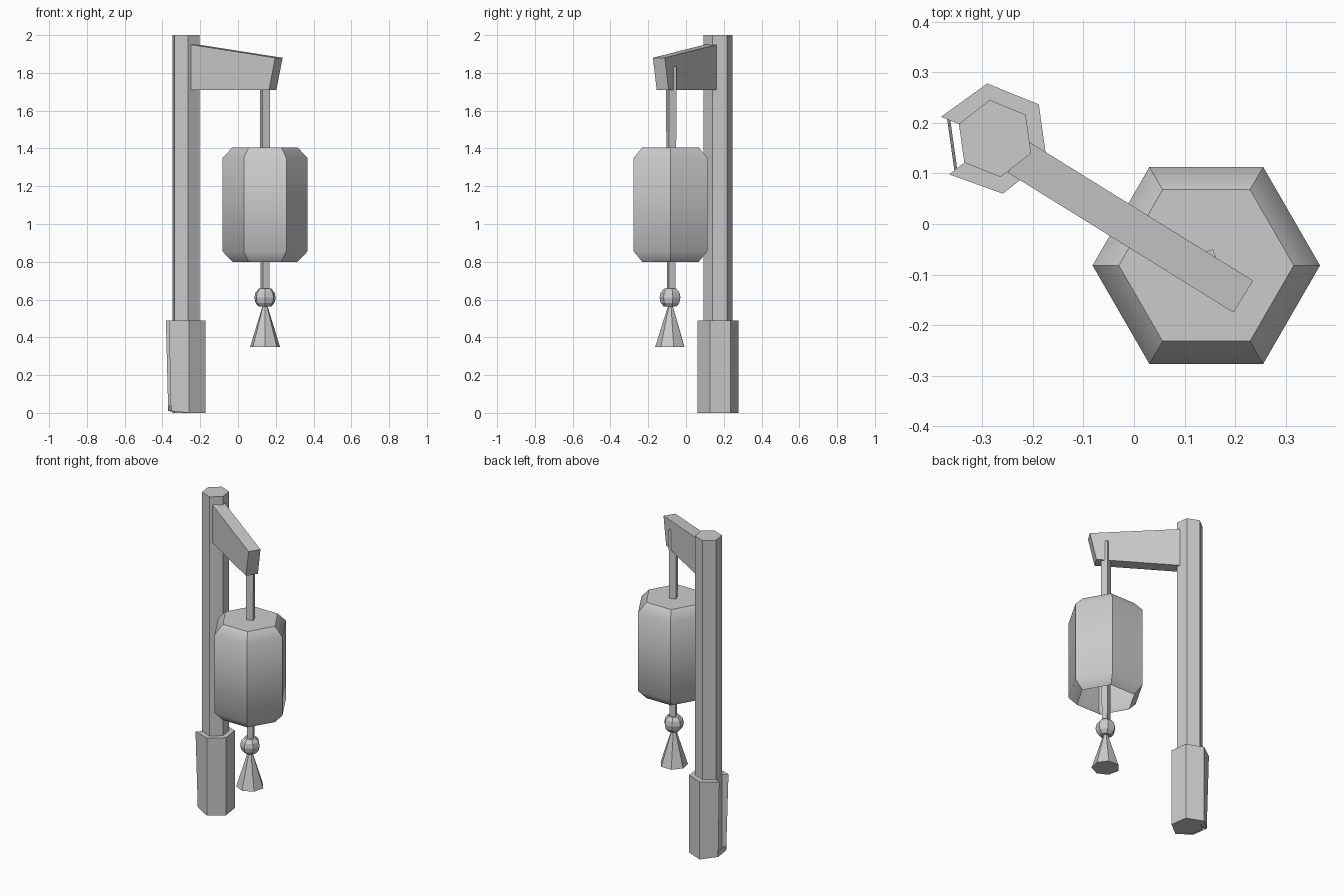
import bpy, bmesh
from math import radians, sin, cos, pi
from mathutils import Vector

if "Cube" in bpy.data.objects:
    bpy.data.objects.remove(bpy.data.objects["Cube"])


def make(name, bm):
    bmesh.ops.recalc_face_normals(bm, faces=bm.faces)
    me = bpy.data.meshes.new(name)
    bm.to_mesh(me)
    bm.free()
    ob = bpy.data.objects.new(name, me)
    bpy.context.collection.objects.link(ob)
    return ob


def lathe(name, center, profile, sides, turn=0, cap_bottom=True, cap_top=True):
    """Stack of regular polygons; profile is (radius, z) from bottom to top."""
    bm = bmesh.new()
    rings = []
    for r, z in profile:
        rings.append([bm.verts.new((center[0] + r * cos(radians(turn) + 2 * pi * i / sides),
                                    center[1] + r * sin(radians(turn) + 2 * pi * i / sides), z))
                      for i in range(sides)])
    for a, b in zip(rings, rings[1:]):
        for i in range(sides):
            j = (i + 1) % sides
            bm.faces.new((a[i], a[j], b[j], b[i]))
    if cap_bottom:
        bm.faces.new(rings[0][::-1])
    if cap_top:
        bm.faces.new(rings[-1])
    return make(name, bm)


POST = (-0.275, 0.169)
HANG = (0.143, -0.082)

# Hexagonal post
lathe("post", POST, [(0.077, 0), (0.077, 2)], 6, 38)

# Base sleeve: wraps five sides of the post, left side open
bm = bmesh.new()
inner, outer = [], []
for i in range(6):
    a = radians(218 + 60 * i)
    end = i in (0, 5)
    for ring, r0, r1 in ((inner, 0.077, 0.077), (outer, 0.102 if end else 0.11, 0.115 if end else 0.11)):
        ring.append([bm.verts.new((POST[0] + r * cos(a), POST[1] + r * sin(a), z))
                     for r, z in ((r0, 0.01 if end else 0), (r1, 0.49))])
for i in range(5):
    p, q, s, t = outer[i], outer[i + 1], inner[i], inner[i + 1]
    bm.faces.new((p[0], q[0], q[1], p[1]))
    bm.faces.new((p[1], q[1], t[1], s[1]))
    bm.faces.new((p[0], s[0], t[0], q[0]))
for i in (0, 5):
    bm.faces.new((outer[i][0], outer[i][1], inner[i][1], inner[i][0]))
# small strip closing the foot of the open side
up = [bm.verts.new(outer[i][0].co + Vector((0.006, 0, 0.03))) for i in (0, 5)]
bm.faces.new((outer[0][0], outer[5][0], up[1], up[0]))
make("base_sleeve", bm)

# Bracket arm: side profile (distance along arm, z) given a width
bm = bmesh.new()
start = Vector((-0.23, 0.133, 0))
along = Vector((0.85, -0.527, 0))
across = Vector((0.527, 0.85, 0))
profile = [(0, 1.71), (0.487, 1.71), (0.525, 1.88), (0, 1.95)]
sides = [[bm.verts.new(start + along * d + across * w + Vector((0, 0, z))) for d, z in profile]
         for w in (-0.037, 0.037)]
for s in sides:
    bm.faces.new(s)
for i in range(4):
    j = (i + 1) % 4
    bm.faces.new((sides[0][i], sides[0][j], sides[1][j], sides[1][i]))
make("bracket_arm", bm)

# Hanging cord running through the lantern
lathe("hanging_cord", (HANG[0], HANG[1] + 0.004), [(0.025, 0.6), (0.031, 1.835)], 4, 65)

# Lantern body: bevelled hexagon, open underneath
lantern = lathe("lantern", HANG, [(0.173, 0.8), (0.225, 0.855), (0.225, 1.35), (0.173, 1.405)],
                6, 0, cap_bottom=False)
bpy.context.view_layer.objects.active = lantern
lantern.select_set(True)
bpy.ops.object.shade_smooth_by_angle(angle=radians(42))

# Bead and tassel
lathe("bead", HANG, [(0.034, 0.562), (0.052, 0.583), (0.058, 0.61), (0.052, 0.637), (0.034, 0.658)], 7, 12)
lathe("tassel", HANG, [(0.081, 0.35), (0.012, 0.57)], 7, 12)
